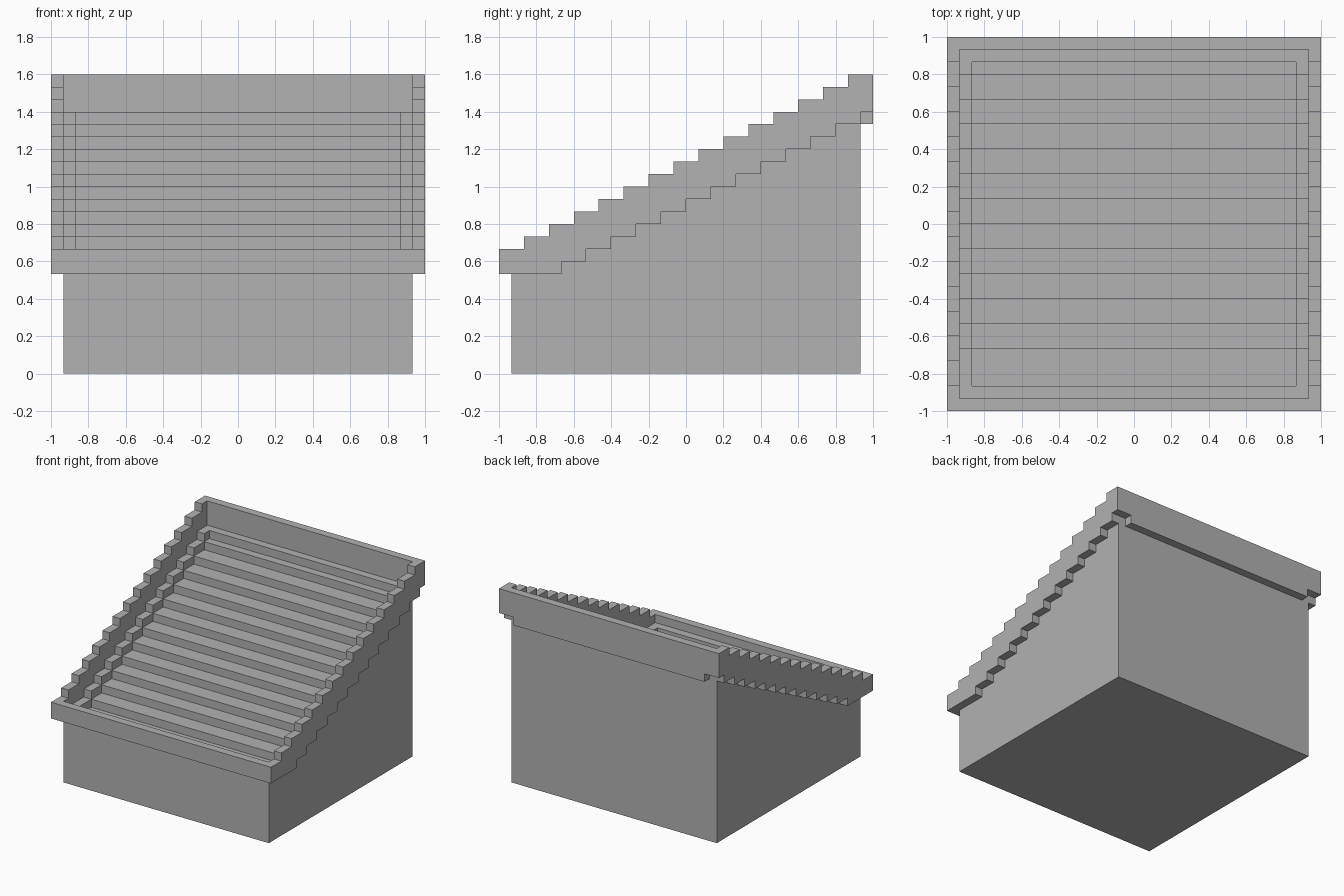
import bpy
import bmesh

if "Cube" in bpy.data.objects:
    bpy.data.objects.remove(bpy.data.objects["Cube"], do_unlink=True)

U = 1 / 15  # one grid unit

grey = bpy.data.materials.new("plain_grey")
grey.use_nodes = True
COLOUR = (0.445, 0.445, 0.445, 1)
grey.diffuse_color = COLOUR
grey.node_tree.nodes["Principled BSDF"].inputs["Base Color"].default_value = COLOUR


def extrude(name, profile, start, end, axis="X"):
    """Extrude a profile of (across, z) points along X or Y, in grid units."""
    bm = bmesh.new()

    def place(a, z):
        p = (start, a, z) if axis == "X" else (a, start, z)
        return bm.verts.new([c * U for c in p])

    face = bm.faces.new([place(a, z) for a, z in profile])
    moved = bmesh.ops.extrude_face_region(bm, geom=[face])["geom"]
    shift = (end - start) * U
    offset = (shift, 0, 0) if axis == "X" else (0, shift, 0)
    verts = [g for g in moved if isinstance(g, bmesh.types.BMVert)]
    bmesh.ops.translate(bm, verts=verts, vec=offset)
    bmesh.ops.recalc_face_normals(bm, faces=bm.faces)
    mesh = bpy.data.meshes.new(name)
    bm.to_mesh(mesh)
    bm.free()
    mesh.materials.append(grey)
    obj = bpy.data.objects.new(name, mesh)
    bpy.context.collection.objects.link(obj)
    return obj


def stairs(first, last, step_start, z, count):
    """Stair line rising one unit every two units of depth."""
    points = [(first, z)]
    for k in range(count):
        y = step_start + 2 * k
        points += [(y, z + k), (y, z + k + 1)]
    return points + [(last, z + count)]


def rect(a0, a1, z0, z1):
    return [(a0, z0), (a1, z0), (a1, z1), (a0, z1)]


# Solid base with stepped treads on top
treads = stairs(-14, 14, -10, 8, 12)
extrude("stepped_base", treads + [(14, 0), (-14, 0)], -14, 14)

# Stepped side rims and inner ledges
rim_top = stairs(-15, 15, -13, 10, 14)
rim_under = stairs(-15, 14, -10, 8, 12) + [(14, 21), (15, 21)]
ledge_top = stairs(-14, 14, -10, 9, 12)
for side, s in (("left", 1), ("right", -1)):
    extrude(side + "_rim", rim_top + rim_under[::-1], s * 14, s * 15)
    extrude(side + "_ledge", ledge_top + treads[::-1], s * 13, s * 14)

# Front and back rims; the back one is notched at its corners
extrude("front_rim", rect(-14, 14, 8, 10), -15, -14, "Y")
back = [(-14, 24), (-14, 21), (-13, 21), (-13, 20),
        (13, 20), (13, 21), (14, 21), (14, 24)]
extrude("back_rim", back, 14, 15, "Y")

# Front and back inner ledges
extrude("front_ledge", rect(-13, 13, 8, 9), -14, -13, "Y")
extrude("back_ledge", rect(-13, 13, 20, 21), 13, 14, "Y")
